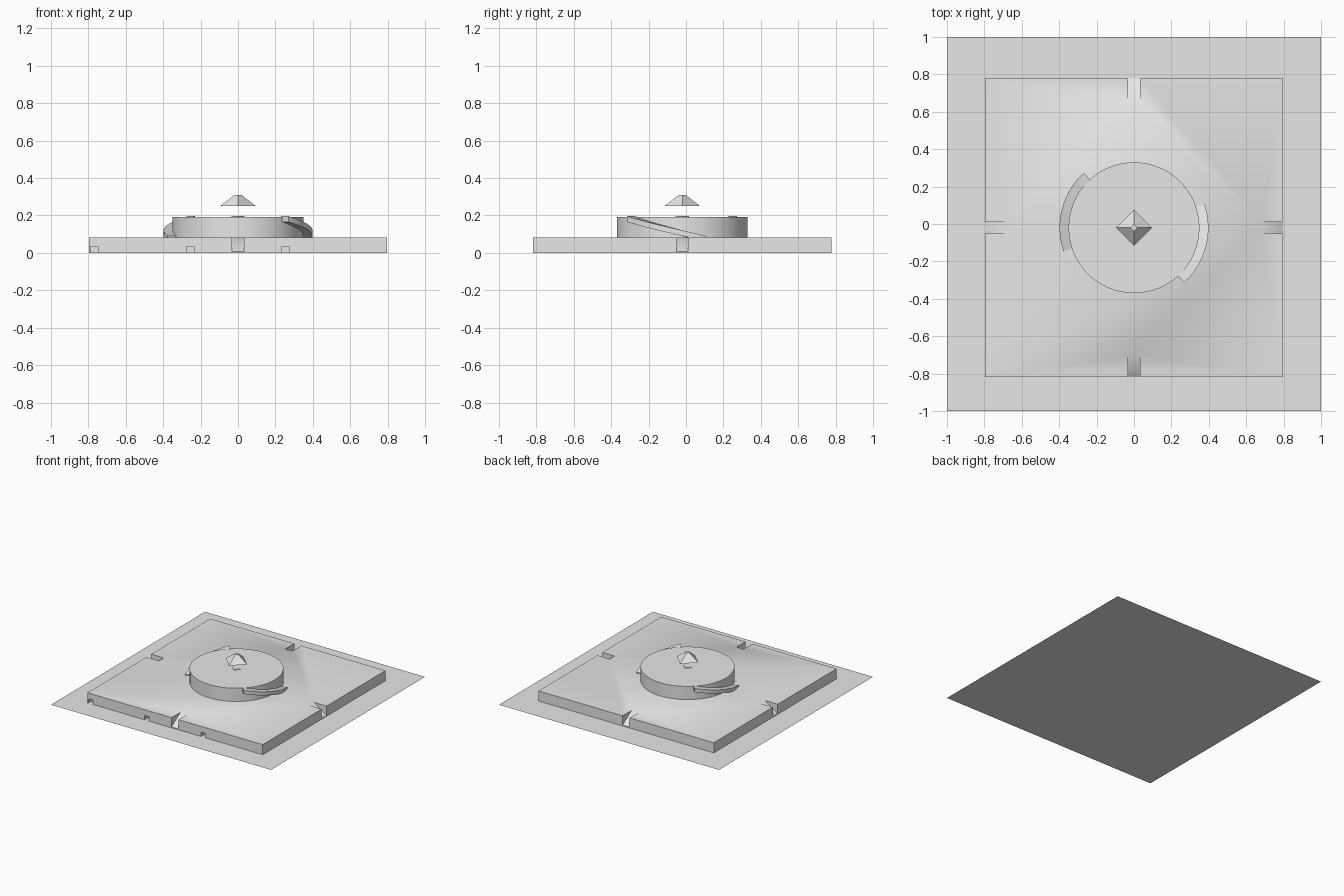
import bpy, bmesh, math
from mathutils import Matrix

if "Cube" in bpy.data.objects:
    bpy.data.objects.remove(bpy.data.objects["Cube"])

CY = -0.02          # shared centre line of the raised parts
HALF = 0.797        # half width of the platform
DECK = 0.083        # platform height
TOP = 0.192         # drum height

grey = bpy.data.materials.new("light grey")
grey.use_nodes = True
grey.diffuse_color = (0.8, 0.8, 0.8, 1)
grey.node_tree.nodes["Principled BSDF"].inputs["Base Color"].default_value = (0.8, 0.8, 0.8, 1)


def make(name, bm):
    bmesh.ops.recalc_face_normals(bm, faces=bm.faces)
    mesh = bpy.data.meshes.new(name)
    bm.to_mesh(mesh)
    bm.free()
    mesh.materials.append(grey)
    obj = bpy.data.objects.new(name, mesh)
    bpy.context.collection.objects.link(obj)
    return obj


def smooth(obj, degrees=40):
    bpy.ops.object.select_all(action='DESELECT')
    obj.select_set(True)
    bpy.context.view_layer.objects.active = obj
    bpy.ops.object.shade_smooth_by_angle(angle=math.radians(degrees))


def add_box(bm, x0, x1, y0, y1, z0, z1):
    m = (Matrix.Translation(((x0 + x1) / 2, (y0 + y1) / 2, (z0 + z1) / 2))
         @ Matrix.Diagonal((x1 - x0, y1 - y0, z1 - z0, 1)))
    bmesh.ops.create_cube(bm, size=1, matrix=m)


def add_cone(bm, sides, r1, r2, z0, z1):
    bmesh.ops.create_cone(bm, cap_ends=True, segments=sides, radius1=r1, radius2=r2,
                          depth=z1 - z0, matrix=Matrix.Translation((0, CY, (z0 + z1) / 2)))


def add_wedge(bm, turn):
    """Sloping cutter that leaves an entry ramp in the middle of one side."""
    profile = [(HALF - 0.24, 2 * DECK), (HALF + 0.12, -DECK + 0.01), (HALF + 0.12, 2 * DECK)]
    place = Matrix.Translation((0, CY, 0)) @ Matrix.Rotation(turn, 4, 'Z')
    rings = [[bm.verts.new(place @ Matrix.Translation((r, s, z)).to_translation())
              for r, z in profile] for s in (-0.032, 0.032)]
    bm.faces.new(rings[0])
    bm.faces.new(rings[1][::-1])
    for i in range(3):
        j = (i + 1) % 3
        bm.faces.new((rings[0][i], rings[0][j], rings[1][j], rings[1][i]))


# Flat ground sheet
bm = bmesh.new()
bmesh.ops.create_grid(bm, x_segments=1, y_segments=1, size=1)
make("ground_sheet", bm)

# Square platform with four entry ramps and small front drains cut into it
bm = bmesh.new()
add_box(bm, -HALF, HALF, CY - HALF, CY + HALF, 0, DECK)
platform = make("platform", bm)

bm = bmesh.new()
for k in range(4):
    add_wedge(bm, k * math.pi / 2)
for x in (-0.768, -0.256, 0.256):
    add_box(bm, x - 0.02, x + 0.02, CY - HALF - 0.1, CY - HALF + 0.04, -0.05, 0.035)
cutter = make("platform_cutter", bm)
cutter.hide_render = True

mod = platform.modifiers.new("cuts", 'BOOLEAN')
mod.operation = 'DIFFERENCE'
mod.solver = 'EXACT'
mod.object = cutter
bpy.ops.object.select_all(action='DESELECT')
platform.select_set(True)
bpy.context.view_layer.objects.active = platform
bpy.ops.object.modifier_apply(modifier=mod.name)
bpy.data.objects.remove(cutter)
smooth(platform)

# Round drum
bm = bmesh.new()
add_cone(bm, 64, 0.35, 0.35, DECK - 0.01, TOP)
smooth(make("drum", bm))

# Small plate on the drum and the floating cut gem above it
bm = bmesh.new()
add_cone(bm, 4, 0.035, 0.035, TOP - 0.01, TOP + 0.004)
make("gem_plate", bm)
bm = bmesh.new()
add_cone(bm, 4, 0.096, 0.018, 0.25, 0.31)
make("gem", bm)


def spiral_ramp(name, turn):
    """Curved band climbing the drum side."""
    bm = bmesh.new()
    steps, rings = 20, []
    for i in range(steps + 1):
        t = i / steps
        a = turn + math.radians(18.5 - 66 * t)
        z = DECK + 0.008 + (TOP - DECK - 0.004) * t
        low = max(z - 0.03, DECK - 0.004)
        rings.append([bm.verts.new((r * math.cos(a), CY + r * math.sin(a), h))
                      for r, h in ((0.34, low), (0.398, low), (0.398, z), (0.34, z))])
    for a, b in zip(rings, rings[1:]):
        for i in range(4):
            j = (i + 1) % 4
            bm.faces.new((a[i], a[j], b[j], b[i]))
    bm.faces.new(rings[0])
    bm.faces.new(rings[-1][::-1])
    smooth(make(name, bm))


spiral_ramp("spiral_ramp_left", 0)
spiral_ramp("spiral_ramp_right", math.pi)
